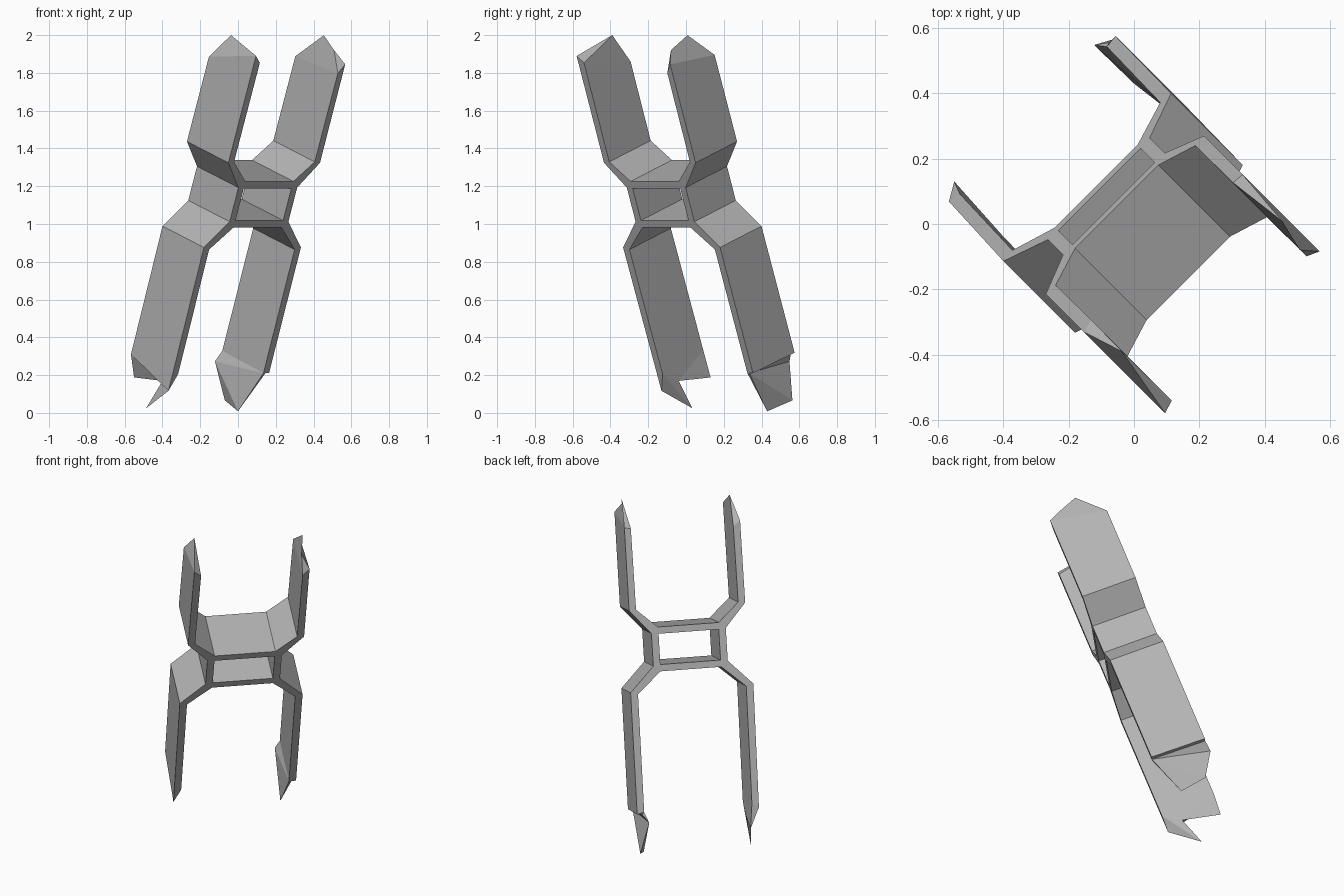
import bpy
import bmesh
from mathutils import Vector

cube = bpy.data.objects.get("Cube")
if cube:
    bpy.data.objects.remove(cube, do_unlink=True)

# Single plain grey
grey = bpy.data.materials.new("plain_grey")
grey.use_nodes = True
colour = (0.45, 0.45, 0.45, 1)
grey.diffuse_color = colour
grey.node_tree.nodes["Principled BSDF"].inputs["Base Color"].default_value = colour

# Tilted axes of the frame: width, length and depth
CENTRE = Vector((-0.016, 0.016, 1))
WIDE = Vector((1, 1, 0)).normalized()
LONG = Vector((0.242, -0.242, 0.94)).normalized()
DEEP = LONG.cross(WIDE).normalized()
if DEEP.x < 0:
    DEEP.negate()
HALF = 0.165


def place(w, l, d):
    return CENTRE + WIDE * w + LONG * l + DEEP * d


def finish(name, bm):
    bmesh.ops.remove_doubles(bm, verts=bm.verts, dist=0.0005)
    bmesh.ops.recalc_face_normals(bm, faces=bm.faces)
    bmesh.ops.triangulate(bm, faces=[f for f in bm.faces if len(f.verts) > 4])
    mesh = bpy.data.meshes.new(name)
    bm.to_mesh(mesh)
    bm.free()
    mesh.materials.append(grey)
    ob = bpy.data.objects.new(name, mesh)
    bpy.context.collection.objects.link(ob)


def hub():
    """Four-sided window frame with cut corners where the limbs join."""
    bm = bmesh.new()
    right = [(0.18, 0.30), (0.22, 0.265), (0.22, 0.073), (0.18, 0.04)]
    hole = [(0.178, 0.26), (0.178, 0.26), (0.178, 0.08), (0.178, 0.08)]
    outer = right + [(-w, l) for w, l in reversed(right)]
    inner = hole + [(-w, l) for w, l in reversed(hole)]
    rings = [[bm.verts.new(place(w, l, d)) for w, l in pts]
             for pts in (outer, inner) for d in (-HALF, HALF)]
    ob, of, ib, jf = rings
    for i in range(8):
        j = (i + 1) % 8
        bm.faces.new((ob[i], ob[j], of[j], of[i]))
        if inner[i] == inner[j]:
            bm.faces.new((ob[i], ob[j], ib[i]))
            bm.faces.new((of[i], of[j], jf[i]))
        else:
            bm.faces.new((ib[i], ib[j], jf[j], jf[i]))
            bm.faces.new((ob[i], ob[j], ib[j], ib[i]))
            bm.faces.new((of[i], of[j], jf[j], jf[i]))
    finish("window_hub", bm)


def limb(name, side, outer, inner, outer_end, inner_end, crest, ledge=None):
    """Bent bar from hub to a pointed tip; ends give (w, back l, front l)."""
    bm = bmesh.new()

    def vert(w, l, d):
        return bm.verts.new(place(side * w, l, d))

    def rails(path, end):
        w, back, front = end
        return ([vert(*p, -HALF) for p in path] + [vert(w, back, -HALF)],
                [vert(*p, HALF) for p in path] + [vert(w, front, HALF)])

    ob, of = rails(outer, outer_end)
    ib, jf = rails(inner, inner_end)
    bm.faces.new((ob[0], of[0], jf[0], ib[0]))
    for i in range(2):
        for a, b in ((ob, of), (ib, jf), (ob, ib), (of, jf)):
            bm.faces.new((a[i], a[i + 1], b[i + 1], b[i]))
    # Tip: both broad sides close on a crest line
    top_b, top_f = ob[-1], of[-1]
    if ledge:
        top_b = vert(ledge, outer_end[1], -HALF)
        top_f = vert(ledge, outer_end[2], HALF)
        bm.faces.new((ob[-1], of[-1], top_f, top_b))
    line = [vert(*p) for p in crest]
    bm.faces.new([top_b, top_f] + line[::-1])
    bm.faces.new([ib[-1], jf[-1]] + line[::-1])
    bm.faces.new((top_b, ib[-1], line[0]))
    bm.faces.new((top_f, jf[-1], line[-1]))
    finish(name, bm)


hub()

# Arms, rising from the top corners
arm_out = [(0.22, 0.265), (0.343, 0.405)]
arm_in = [(0.18, 0.30), (0.302, 0.41)]
limb("left_arm", 1, arm_out, arm_in, (0.342, 0.893, 0.96), (0.304, 0.885, 0.91),
     [(0.327, 1.055, -0.024), (0.303, 1.015, 0.097)])
limb("right_arm", -1, arm_out, arm_in, (0.342, 0.883, 1.007), (0.30, 0.855, 0.968),
     [(0.302, 1.033, -0.086)])

# Legs, dropping from the bottom corners
leg_out = [(0.22, 0.073), (0.363, -0.072)]
leg_in = [(0.18, 0.04), (0.32, -0.084)]
limb("left_leg", 1, leg_out, leg_in, (0.367, -0.785, -0.78), (0.325, -0.775, -0.78),
     [(0.301, -0.838, -0.175), (0.349, -1.023, -0.08), (0.304, -1.028, 0.075)],
     ledge=0.34)
limb("right_leg", -1, leg_out, leg_in, (0.352, -0.794, -0.88), (0.312, -0.772, -0.785),
     [(0.297, -0.92, -0.153), (0.31, -0.86, 0.066), (0.32, -1.035, 0.009)])
